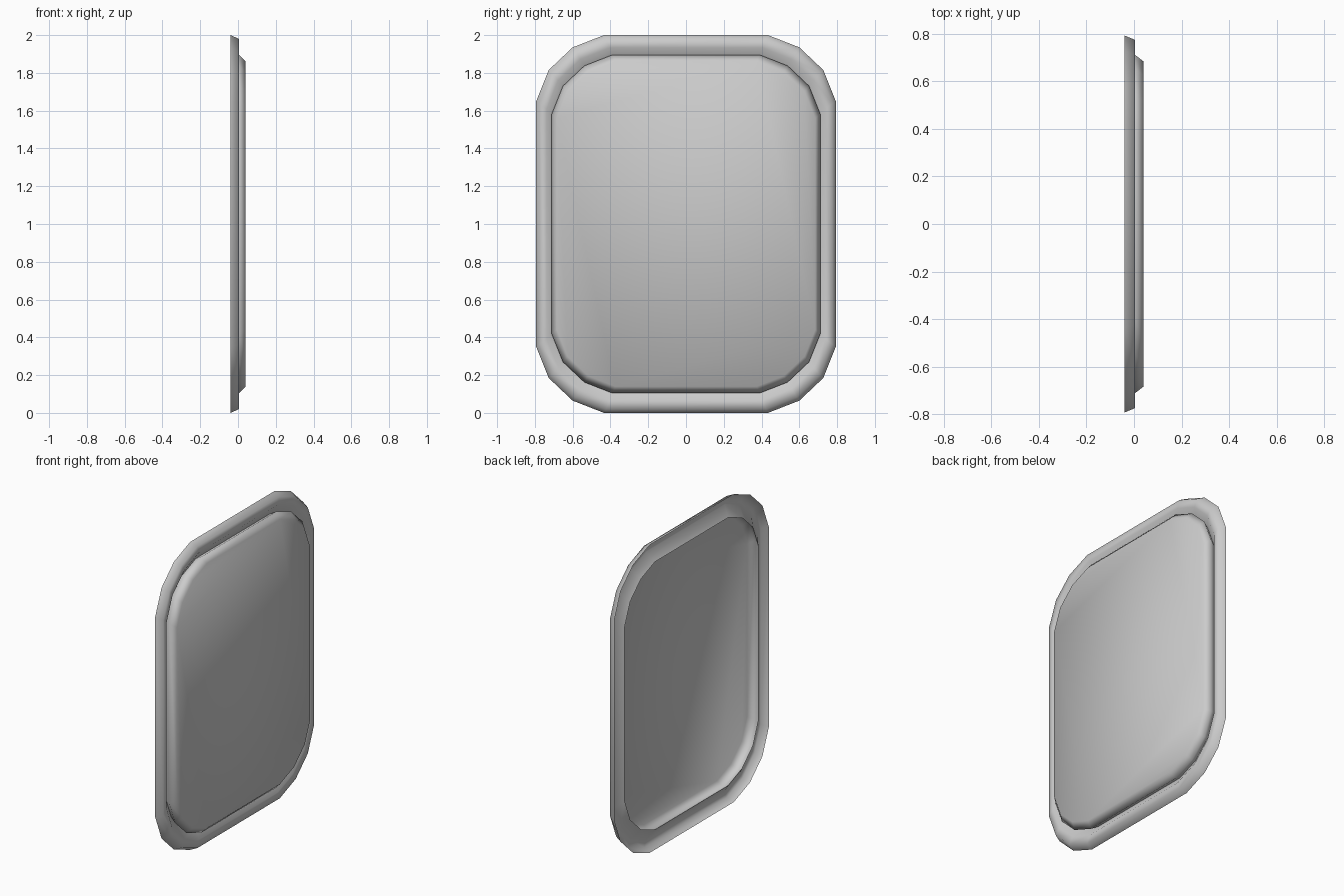
import bpy
import bmesh
import math

if "Cube" in bpy.data.objects:
    bpy.data.objects.remove(bpy.data.objects["Cube"])

# one rounded corner, as fractions of the half sizes
CORNER = [(1.0, 0.65), (0.917, 0.815), (0.757, 0.935), (0.547, 1.0)]


def outline():
    """Rounded rectangle with three facets per corner."""
    pts = list(CORNER)
    pts += [(-y, z) for y, z in reversed(CORNER)]
    pts += [(-y, -z) for y, z in CORNER]
    pts += [(y, -z) for y, z in reversed(CORNER)]
    return pts


def pressed_sheet(name, rings, material, capped):
    """Thin sheet through rings of (x, y half size, z half size); the last ring may be filled."""
    bm = bmesh.new()
    loops = [[bm.verts.new((x, y * hy, 1.0 + z * hz)) for y, z in outline()]
             for x, hy, hz in rings]
    n = len(loops[0])
    for a, b in zip(loops, loops[1:]):
        for i in range(n):
            j = (i + 1) % n
            bm.faces.new((a[i], a[j], b[j], b[i]))
    if capped:
        bm.faces.new(loops[-1])
    mesh = bpy.data.meshes.new(name)
    bm.to_mesh(mesh)
    bm.free()
    mesh.shade_smooth()
    mesh.set_sharp_from_angle(angle=math.radians(100))
    mesh.materials.append(material)
    obj = bpy.data.objects.new(name, mesh)
    bpy.context.collection.objects.link(obj)
    return obj


grey = bpy.data.materials.new("plain_grey")
grey.diffuse_color = (0.6, 0.6, 0.6, 1.0)
grey.use_nodes = True
grey.node_tree.nodes["Principled BSDF"].inputs["Base Color"].default_value = grey.diffuse_color

# Rim: rounded ridge that dips to the groove, hollow behind
pressed_sheet("rim_frame", [
    (-0.04, 0.793, 1.0),
    (0.005, 0.774, 0.98),
    (0.004, 0.738, 0.933),
    (-0.04, 0.687, 0.870),
], grey, False)

# Raised panel: rises from the groove, bevelled edge, hollow behind
pressed_sheet("centre_panel", [
    (-0.04, 0.687, 0.870),
    (0.005, 0.711, 0.896),
    (0.04, 0.684, 0.860),
], grey, True)
